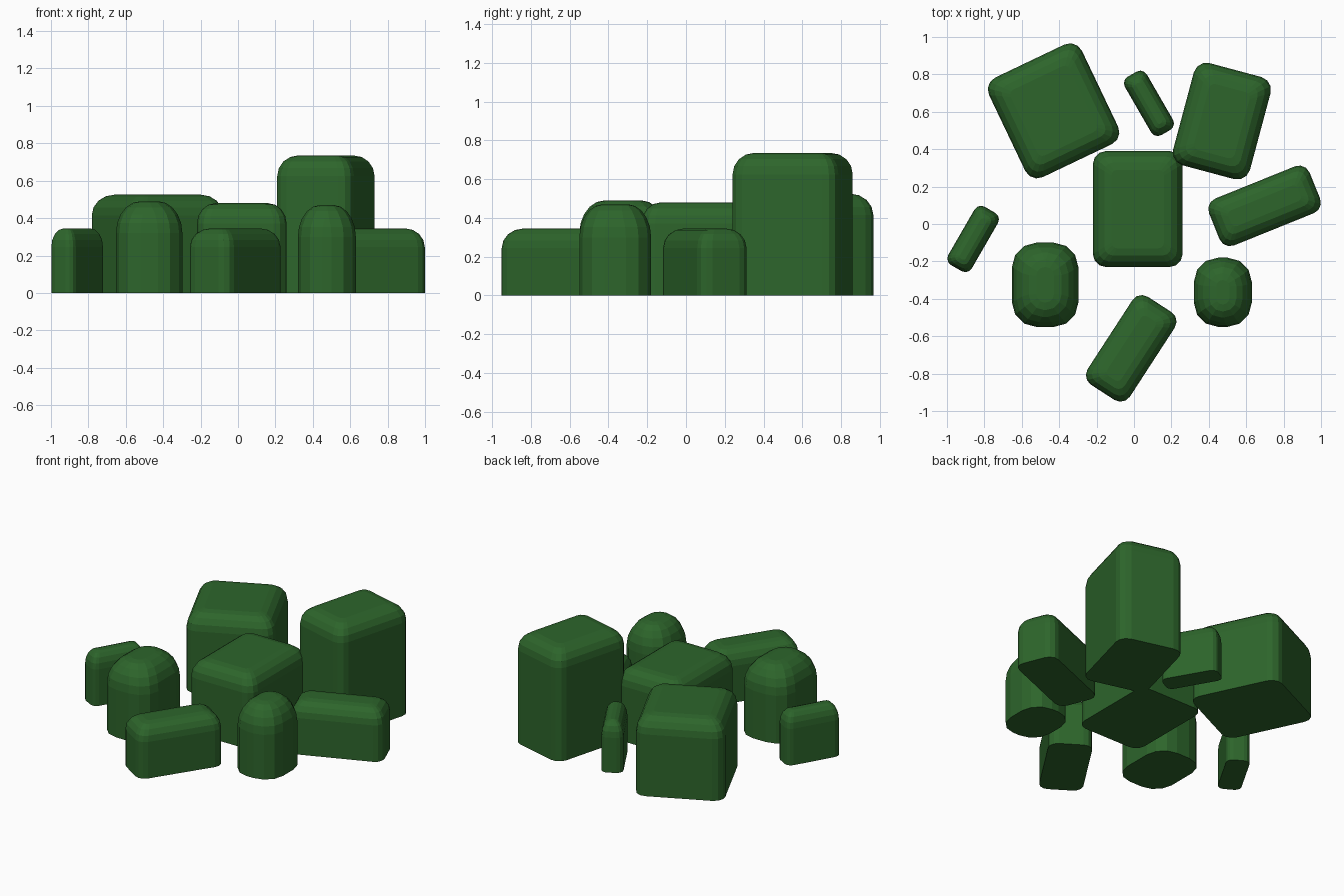
import bpy, bmesh
from math import sin, cos, pi, radians

if "Cube" in bpy.data.objects:
    bpy.data.objects.remove(bpy.data.objects["Cube"])

leaf = bpy.data.materials.new("leaf_green")
leaf.diffuse_color = (0.026, 0.13, 0.024, 1)
leaf.use_nodes = True
leaf.node_tree.nodes["Principled BSDF"].inputs["Base Color"].default_value = leaf.diffuse_color


def ring(bm, hx, hy, c, z, seg=3):
    """One rounded-rectangle outline at height z."""
    c = min(c, hx * 0.95, hy * 0.95)
    verts = []
    for q, (sx, sy) in enumerate([(1, 1), (-1, 1), (-1, -1), (1, -1)]):
        for i in range(seg + 1):
            a = (q + i / seg) * pi / 2
            verts.append(bm.verts.new((sx * (hx - c) + c * cos(a),
                                       sy * (hy - c) + c * sin(a), z)))
    return verts


def bush(name, x, y, sx, sy, h, angle=0, corner=0.07, rx=0.10, rz=0.11, steps=4):
    """Clipped bush: straight sides, rounded shoulders, flat base and crown."""
    bm = bmesh.new()
    hx, hy = sx / 2, sy / 2
    rings = [ring(bm, hx, hy, corner, 0)]
    for i in range(steps + 1):
        a = i / steps * pi / 2
        inset = rx * (1 - cos(a))
        rings.append(ring(bm, hx - inset, hy - inset,
                          max(corner - inset * 0.4, 0.02), h - rz + rz * sin(a)))
    for lo, hi in zip(rings, rings[1:]):
        n = len(lo)
        for i in range(n):
            j = (i + 1) % n
            bm.faces.new((lo[i], lo[j], hi[j], hi[i]))
    bm.faces.new(rings[0][::-1])
    bm.faces.new(rings[-1])
    bmesh.ops.recalc_face_normals(bm, faces=bm.faces[:])
    me = bpy.data.meshes.new(name)
    bm.to_mesh(me)
    bm.free()
    me.materials.append(leaf)
    ob = bpy.data.objects.new(name, me)
    ob.location = (x, y, 0)
    ob.rotation_euler.z = radians(angle)
    bpy.context.collection.objects.link(ob)


# Large block bushes
bush("centre_bush", 0.02, 0.08, 0.48, 0.62, 0.48)
bush("back_left_bush", -0.43, 0.605, 0.55, 0.59, 0.525, 25.5)
bush("back_right_tall_bush", 0.47, 0.55, 0.425, 0.565, 0.735, -15)

# Low hedges
bush("right_hedge", 0.698, 0.097, 0.58, 0.27, 0.345, 22, 0.06, 0.09, 0.10)
bush("front_hedge", -0.015, -0.665, 0.56, 0.27, 0.345, 57, 0.06, 0.09, 0.10)
bush("left_small_hedge", -0.86, -0.08, 0.36, 0.145, 0.345, 60, 0.04, 0.055, 0.10)
bush("back_small_hedge", 0.08, 0.645, 0.36, 0.135, 0.335, -60, 0.04, 0.055, 0.10)

# Domed round bushes
bush("front_left_round_bush", -0.475, -0.325, 0.355, 0.45, 0.49, 0, 0.13, 0.13, 0.17, 5)
bush("front_right_round_bush", 0.475, -0.365, 0.31, 0.37, 0.47, 0, 0.13, 0.12, 0.17, 5)
